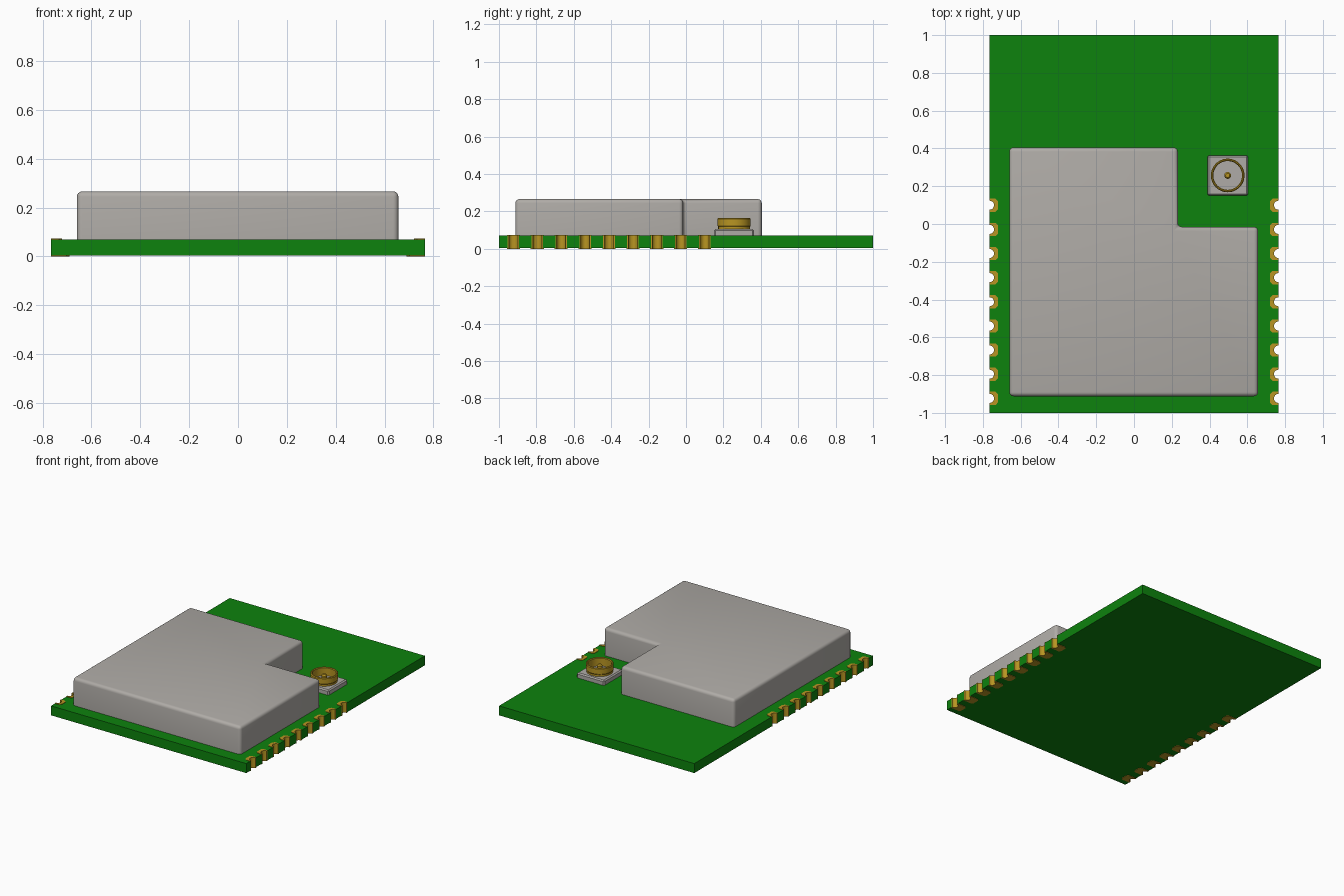
import bpy
import bmesh
import math

cube = bpy.data.objects.get("Cube")
if cube:
    bpy.data.objects.remove(cube)


def material(name, rgb):
    m = bpy.data.materials.new(name)
    m.use_nodes = True
    m.diffuse_color = (*rgb, 1)
    bsdf = next(n for n in m.node_tree.nodes if n.type == 'BSDF_PRINCIPLED')
    bsdf.inputs["Base Color"].default_value = (*rgb, 1)
    return m


GREEN = material("board green", (0.004, 0.225, 0.004))
GREY = material("shield grey", (0.43, 0.41, 0.385))
GOLD = material("contact gold", (0.48, 0.30, 0.016))


def finish(name, bm, mat, smooth=False):
    bmesh.ops.recalc_face_normals(bm, faces=bm.faces)
    mesh = bpy.data.meshes.new(name)
    bm.to_mesh(mesh)
    bm.free()
    mesh.materials.append(mat)
    ob = bpy.data.objects.new(name, mesh)
    bpy.context.collection.objects.link(ob)
    if smooth:
        bpy.ops.object.select_all(action='DESELECT')
        ob.select_set(True)
        bpy.context.view_layer.objects.active = ob
        bpy.ops.object.shade_smooth_by_angle(angle=math.radians(35))
    return ob


def add_prism(bm, outline, z0, z1):
    """Extrude a flat outline between two heights."""
    face = bm.faces.new([bm.verts.new((x, y, z0)) for x, y in outline])
    top = bmesh.ops.extrude_face_region(bm, geom=[face])["geom"]
    for v in top:
        if isinstance(v, bmesh.types.BMVert):
            v.co.z = z1


def add_lathe(bm, profile, centre, closed, segments=48):
    """Revolve (radius, height) points about a vertical axis."""
    rings = []
    for i in range(segments):
        a = math.tau * i / segments
        rings.append([bm.verts.new((centre[0] + r * math.cos(a),
                                    centre[1] + r * math.sin(a), z))
                      for r, z in profile])
    n = len(profile)
    for i in range(segments):
        a, b = rings[i], rings[(i + 1) % segments]
        for j in range(n if closed else n - 1):
            k = (j + 1) % n
            bm.faces.new((a[j], b[j], b[k], a[k]))
    if not closed:
        bm.faces.new([r[0] for r in rings])
        bm.faces.new([r[-1] for r in rings])


def rounded(name, outline, z0, z1, radius, segments, mat):
    """Prism with every edge rounded except those round the base."""
    bm = bmesh.new()
    add_prism(bm, outline, z0, z1)
    edges = [e for e in bm.edges if max(v.co.z for v in e.verts) > z0 + 1e-4]
    bmesh.ops.bevel(bm, geom=edges, offset=radius, segments=segments,
                    profile=0.5, affect='EDGES')
    return finish(name, bm, mat, smooth=True)


HALF_X, HALF_Y = 0.765, 1.0
BOARD_Z0, BOARD_Z1 = 0.003, 0.07
HOLE, LINER = 0.024, 0.031
PAD_Y = [-0.923 + 0.1278 * i for i in range(9)]


def half_circle(y, radius, steps=12):
    """Notch running from low y to high y, cut inward from the +x edge."""
    return [(HALF_X - radius * math.sin(math.pi * i / steps),
             y - radius * math.cos(math.pi * i / steps)) for i in range(steps + 1)]


def mirrored(outline):
    return [(-x, y) for x, y in outline]


# Circuit board with notched long edges
right = [(HALF_X, -HALF_Y)]
for y in PAD_Y:
    right += half_circle(y, LINER)
right.append((HALF_X, HALF_Y))
bm = bmesh.new()
add_prism(bm, right + mirrored(right)[::-1], BOARD_Z0, BOARD_Z1)
finish("circuit_board", bm, GREEN)


# Edge contacts: plated notch wall, short top pad, longer bottom pad
def pad_outline(y, depth, half, chamfer):
    x = HALF_X - depth
    return half_circle(y, HOLE) + [
        (HALF_X, y + half), (x + chamfer, y + half), (x, y + half - chamfer),
        (x, y - half + chamfer), (x + chamfer, y - half), (HALF_X, y - half)]


for side, flip in (("left", False), ("right", True)):
    bm = bmesh.new()
    for y in PAD_Y:
        wall = half_circle(y, HOLE) + half_circle(y, LINER)[::-1]
        top_pad = pad_outline(y, 0.045, 0.035, 0.013)
        bottom_pad = pad_outline(y, 0.075, 0.035, 0.013)
        for outline, z0, z1 in ((wall, BOARD_Z0, BOARD_Z1),
                                (top_pad, BOARD_Z1, 0.073),
                                (bottom_pad, 0.0, BOARD_Z0)):
            add_prism(bm, mirrored(outline) if flip else outline, z0, z1)
    finish(side + "_edge_contacts", bm, GOLD)

# L-shaped metal shield
rounded("shield_can", [(-0.66, -0.912), (0.657, -0.912), (0.657, -0.015),
                       (0.232, -0.015), (0.232, 0.405), (-0.66, 0.405)],
        BOARD_Z1, 0.266, 0.022, 4, GREY)

# Antenna socket: base plate, outer ring and centre pin
SOCKET = (0.496, 0.257)
cx, cy = SOCKET
rounded("socket_base", [(cx - 0.108, cy - 0.106), (cx + 0.108, cy - 0.106),
                        (cx + 0.108, cy + 0.106), (cx - 0.108, cy + 0.106)],
        BOARD_Z1, 0.105, 0.008, 1, GREY)
bm = bmesh.new()
add_lathe(bm, [(0.085, 0.104), (0.085, 0.118), (0.089, 0.123), (0.089, 0.160),
               (0.085, 0.165), (0.080, 0.165), (0.076, 0.160), (0.076, 0.104)],
          SOCKET, closed=True)
finish("socket_ring", bm, GOLD, smooth=True)
bm = bmesh.new()
add_lathe(bm, [(0.018, 0.104), (0.018, 0.145), (0.011, 0.153)],
          SOCKET, closed=False, segments=24)
finish("socket_pin", bm, GOLD, smooth=True)
